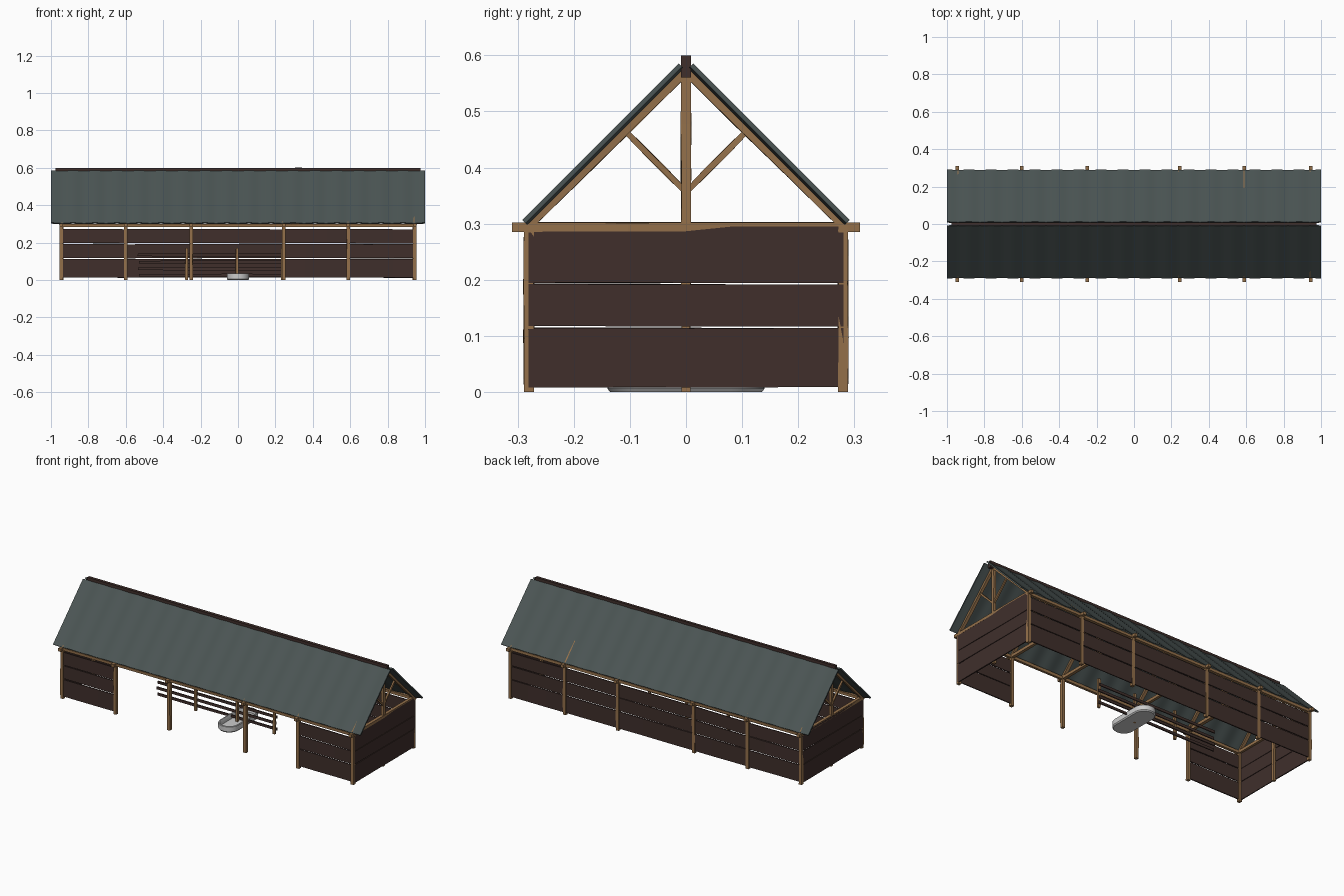
import bpy, bmesh, math, random
from mathutils import Vector, Matrix

if "Cube" in bpy.data.objects:
    bpy.data.objects.remove(bpy.data.objects["Cube"])

random.seed(4)


def material(name, rgb):
    m = bpy.data.materials.new(name)
    m.diffuse_color = (*rgb, 1)
    m.use_nodes = True
    m.node_tree.nodes["Principled BSDF"].inputs["Base Color"].default_value = m.diffuse_color
    return m


TIMBER = material("timber", (0.30, 0.165, 0.07))
BOARD = material("dark_board", (0.05, 0.028, 0.024))
SHEET = material("roof_sheet", (0.07, 0.09, 0.088))


def finish(name, bm, mat=None):
    bmesh.ops.recalc_face_normals(bm, faces=bm.faces[:])
    me = bpy.data.meshes.new(name)
    bm.to_mesh(me)
    bm.free()
    ob = bpy.data.objects.new(name, me)
    bpy.context.collection.objects.link(ob)
    if mat:
        me.materials.append(mat)
    return ob


def beam(name, p, q, w, h, mat=TIMBER, jitter=0.0012):
    """Rough hewn bar from p to q, w wide and h deep."""
    p, q = Vector(p), Vector(q)
    d = (q - p).normalized()
    side = d.cross(Vector((0, 0, 1)))
    if side.length < 0.01:
        side = Vector((1, 0, 0))
    side.normalize()
    up = side.cross(d)
    bm = bmesh.new()
    rings = []
    for i in range(4):
        c = p.lerp(q, i / 3)
        wob = jitter if 0 < i < 3 else 0
        ring = []
        for a, b in ((-1, -1), (1, -1), (1, 1), (-1, 1)):
            v = c + side * (a * w / 2 + random.uniform(-wob, wob)) + up * (b * h / 2 + random.uniform(-wob, wob))
            ring.append(bm.verts.new(v))
        rings.append(ring)
    for r0, r1 in zip(rings, rings[1:]):
        for k in range(4):
            bm.faces.new((r0[k], r0[(k + 1) % 4], r1[(k + 1) % 4], r1[k]))
    bm.faces.new(rings[0])
    bm.faces.new(rings[-1])
    return finish(name, bm, mat)


XS = [-0.945, -0.6, -0.25, 0.245, 0.59, 0.945]
Y = 0.28

# Posts and roof trusses at every bay line
for x in XS:
    for s in (-1, 1):
        beam("wall_post", (x, s * Y, 0), (x, s * Y, 0.29), 0.018, 0.018)
        beam("rafter", (x, s * 0.279, 0.3), (x, s * 0.004, 0.57), 0.018, 0.018)
        beam("truss_brace", (x, s * 0.004, 0.36), (x, s * 0.107, 0.464), 0.01, 0.01)
    beam("tie_beam", (x, -0.31, 0.294), (x, 0.31, 0.294), 0.018, 0.017)
    beam("king_post", (x, 0, 0.3), (x, 0, 0.565), 0.016, 0.017)

# Wall plates, gable mid posts and ridge board
for s in (-1, 1):
    beam("wall_plate", (-0.955, s * Y, 0.292), (0.955, s * Y, 0.292), 0.016, 0.016)
    beam("gable_post", (s * 0.942, 0, 0), (s * 0.942, 0, 0.29), 0.016, 0.016)
beam("ridge_board", (-0.975, 0, 0.58), (0.975, 0, 0.58), 0.017, 0.039, BOARD)


# Cladding boards: three courses per bay
def boards(name, p, q, rows):
    for z0, z1 in rows:
        a, b = random.uniform(-0.0015, 0.0015), random.uniform(-0.0015, 0.0015)
        zc = (z0 + z1) / 2
        beam(name, (*p, zc + a), (*q, zc + b), 0.006, z1 - z0, BOARD, 0.0008)


SIDE_ROWS = [(0.013, 0.112), (0.117, 0.192), (0.197, 0.272)]
GABLE_ROWS = [(0.009, 0.114), (0.118, 0.193), (0.196, 0.296)]
for i in range(5):
    boards("back_board", (XS[i], 0.283), (XS[i + 1], 0.283), SIDE_ROWS)
for i in (0, 4):
    boards("front_board", (XS[i], -0.28), (XS[i + 1], -0.28), SIDE_ROWS)
for s in (-1, 1):
    boards("gable_board", (s * 0.951, -0.281), (s * 0.951, 0.281), GABLE_ROWS)


# Gently corrugated roof slopes
def roof(s):
    bm = bmesh.new()
    n, rows, th = 136, 4, 0.008
    out = Vector((0, s, 1)).normalized()
    top, eave = Vector((0, s * 0.011, 0.584)), Vector((0, s * 0.29, 0.305))
    grid = []
    for i in range(n + 1):
        x = -1 + 2 * i / n
        lift = 0.0025 * math.cos(2 * math.pi * 17 * i / n)
        grid.append([bm.verts.new(top.lerp(eave, j / rows) + out * (lift - th / 2) + Vector((x, 0, 0)))
                     for j in range(rows + 1)])
    for a, b in zip(grid, grid[1:]):
        for j in range(rows):
            f = (a[j], a[j + 1], b[j + 1], b[j])
            bm.faces.new(f)
    ob = finish("roof_slope", bm, SHEET)
    mod = ob.modifiers.new("thickness", "SOLIDIFY")
    mod.thickness = th
    mod.offset = 0
    for poly in ob.data.polygons:
        poly.use_smooth = True
    bpy.context.view_layer.objects.active = ob
    ob.select_set(True)
    bpy.ops.object.modifier_apply(modifier=mod.name)
    bpy.ops.object.shade_smooth_by_angle(angle=math.radians(35))
    ob.select_set(False)


roof(-1)
roof(1)

# Inner divider fence along the middle
for x in (-0.275, -0.005, 0.237):
    beam("fence_post", (x, 0, 0), (x, 0, 0.17), 0.014, 0.014)
for z in (0.025, 0.06, 0.095, 0.135):
    e = random.uniform(-0.006, 0.006)
    beam("fence_rail", (-0.53 + e, 0.01, z), (0.247 + e, 0.01, z + e / 3), 0.006, 0.015, BOARD)


# Oblong water trough: stadium rings swept from base, over the rim, to the floor
def trough():
    bm = bmesh.new()
    prof = [(0.055, 0.0), (0.06, 0.006), (0.06, 0.034), (0.058, 0.036), (0.052, 0.036),
            (0.050, 0.033), (0.048, 0.009)]
    rings = []
    for r, z in prof:
        ring = []
        for s in (1, -1):
            for k in range(17):
                t = math.pi * k / 16
                ring.append(bm.verts.new((s * r * math.cos(t), s * (0.08 + r * math.sin(t)), z)))
        rings.append(ring)
    m = len(rings[0])
    for r0, r1 in zip(rings, rings[1:]):
        for k in range(m):
            bm.faces.new((r0[k], r0[(k + 1) % m], r1[(k + 1) % m], r1[k]))
    bm.faces.new(rings[0])
    bm.faces.new(rings[-1])
    ob = finish("water_trough", bm)
    bpy.context.view_layer.objects.active = ob
    ob.select_set(True)
    bpy.ops.object.shade_smooth_by_angle(angle=math.radians(35))
    ob.select_set(False)


trough()
